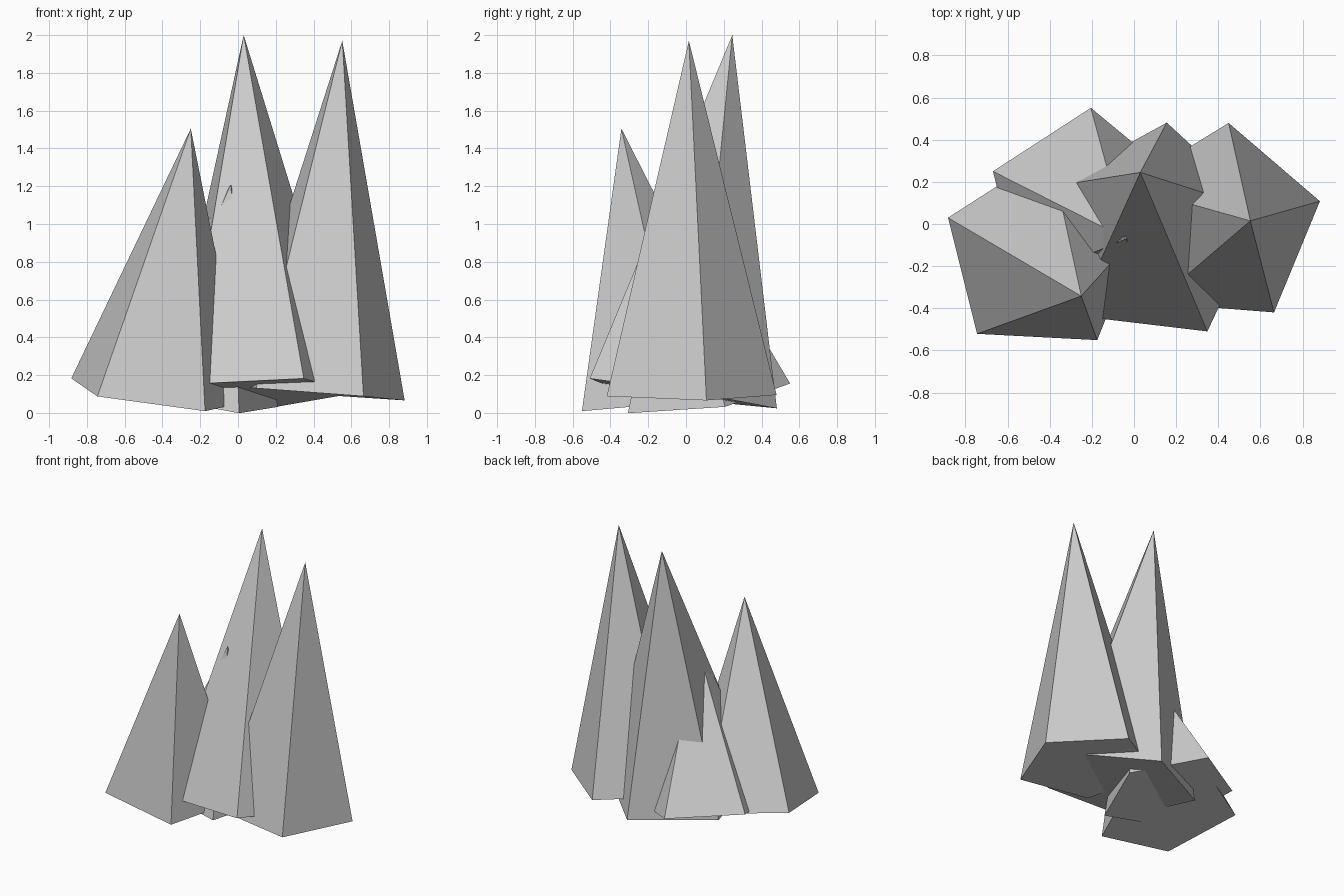
import bpy, bmesh, math
from mathutils import Vector, Matrix

if "Cube" in bpy.data.objects:
    bpy.data.objects.remove(bpy.data.objects["Cube"])


def spike(name, base, tip, radius, spin):
    """Five-sided pyramid from base centre to tip; spin is the heading of one base corner."""
    base, tip = Vector(base), Vector(tip)
    axis = tip - base
    tilt = Vector((0, 0, 1)).rotation_difference(axis.normalized()).to_matrix().to_4x4()
    bm = bmesh.new()
    corners = [bm.verts.new((radius * math.cos(math.radians(spin + 72 * i)),
                             radius * math.sin(math.radians(spin + 72 * i)), 0))
               for i in range(5)]
    top = bm.verts.new((0, 0, axis.length))
    bm.faces.new(corners[::-1])
    for i in range(5):
        bm.faces.new((corners[i], corners[(i + 1) % 5], top))
    bm.transform(tilt)
    bmesh.ops.recalc_face_normals(bm, faces=bm.faces)
    mesh = bpy.data.meshes.new(name)
    bm.to_mesh(mesh)
    bm.free()
    obj = bpy.data.objects.new(name, mesh)
    obj.location = base
    bpy.context.collection.objects.link(obj)


# Leaning rock spikes growing into each other
spike("left_spike", (-0.432, -0.144, 0.10), (-0.25, -0.342, 1.505), 0.49, 158.5)
spike("middle_spike", (0.089, -0.046, 0.103), (0.03, 0.245, 2.0), 0.537, 83)
spike("right_spike", (0.411, -0.005, 0.103), (0.552, 0.015, 1.97), 0.486, 13.5)
spike("back_spike", (-0.239, 0.084, 0.097), (-0.037, -0.07, 1.21), 0.472, 86.5)
